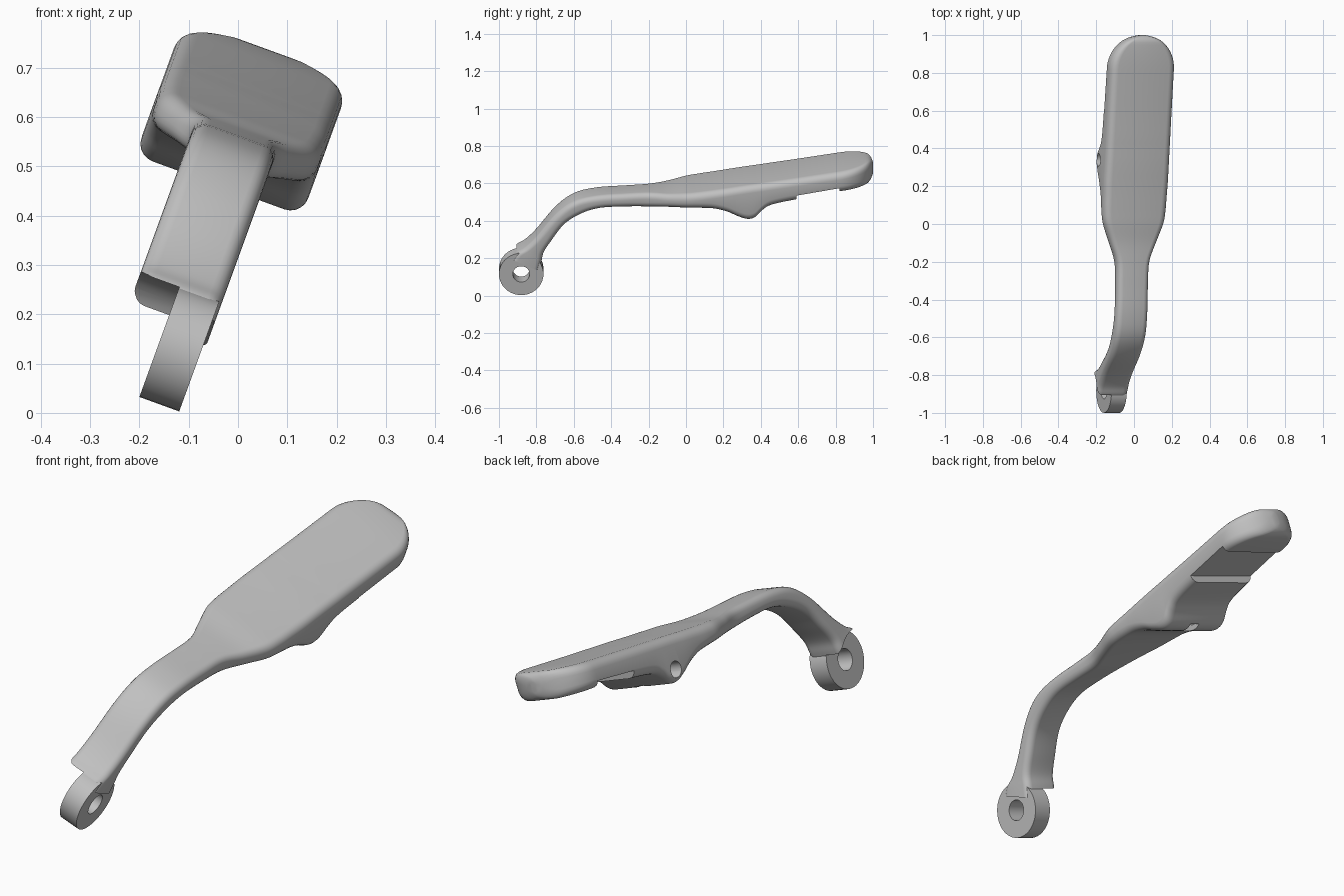
import bpy, bmesh, math
from mathutils import Matrix, Vector

cube = bpy.data.objects.get("Cube")
if cube:
    bpy.data.objects.remove(cube)

MID = -0.195                                   # centre line of the lever, sideways
TILT = Matrix.Rotation(math.radians(20), 4, 'Y')
BOSS_Y, BOSS_Z = -0.881, 0.081

grey = bpy.data.materials.new("satin grey metal")
grey.use_nodes = True
grey.diffuse_color = (0.53, 0.53, 0.53, 1)
grey.node_tree.nodes["Principled BSDF"].inputs["Base Color"].default_value = (0.53, 0.53, 0.53, 1)


def make_object(name, bm):
    bmesh.ops.recalc_face_normals(bm, faces=bm.faces)
    mesh = bpy.data.meshes.new(name)
    bm.to_mesh(mesh)
    bm.free()
    mesh.materials.append(grey)
    obj = bpy.data.objects.new(name, mesh)
    bpy.context.collection.objects.link(obj)
    return obj


def prism(name, outline, x0, x1):
    """Side outline of (y, z) points extruded across the lever."""
    bm = bmesh.new()
    face = bm.faces.new([bm.verts.new((x0, y, z)) for y, z in outline])
    new = bmesh.ops.extrude_face_region(bm, geom=[face])["geom"]
    verts = [v for v in new if isinstance(v, bmesh.types.BMVert)]
    bmesh.ops.translate(bm, verts=verts, vec=(x1 - x0, 0, 0))
    return make_object(name, bm)


def cylinder(name, y, z, r, x0, x1, sides=40):
    ring = [2 * math.pi * i / sides for i in range(sides)]
    return prism(name, [(y + r * math.cos(a), z + r * math.sin(a)) for a in ring], x0, x1)


def smooth_path(rows, steps=5):
    """Catmull-Rom resampling of the station rows."""
    rows = [Vector(r) for r in rows]
    out = []
    for i in range(len(rows) - 1):
        a, b, c, d = rows[max(i - 1, 0)], rows[i], rows[i + 1], rows[min(i + 2, len(rows) - 1)]
        for k in range(steps):
            t = k / steps
            out.append(0.5 * (2 * b + (c - a) * t + (2 * a - 5 * b + 4 * c - d) * t * t
                              + (3 * b - a - 3 * c + d) * t ** 3))
    return out + [rows[-1]]


def section(station, seg=5):
    """Rounded rectangle between a top and a bottom point."""
    ty, tz, by, bz, half, r = station
    top, bottom = Vector((0, ty, tz)), Vector((0, by, bz))
    centre, up = (top + bottom) / 2, (top - bottom).normalized()
    tall = (top - bottom).length / 2
    r = min(r, half * 0.98, tall * 0.98)
    pts = []
    for q, (sx, sz) in enumerate(((1, 1), (-1, 1), (-1, -1), (1, -1))):
        for k in range(seg + 1):
            a = math.pi / 2 * (q + k / seg)
            x = sx * (half - r) + r * math.cos(a)
            h = sz * (tall - r) + r * math.sin(a)
            pts.append(centre + up * h + Vector((MID + x, 0, 0)))
    return pts


# Arm and pad stations: top y, top z, bottom y, bottom z, half width, fillet
stations = smooth_path([
    (-.93, .165, -.785, .10, .088, .03),
    (-.905, .2, -.772, .15, .088, .03),
    (-.86, .228, -.76, .20, .088, .03),
    (-.80, .288, -.72, .265, .088, .03),
    (-.70, .413, -.65, .36, .088, .03),
    (-.60, .490, -.56, .42, .088, .03),
    (-.48, .522, -.46, .452, .088, .03),
    (-.32, .534, -.32, .46, .088, .03),
    (-.20, .541, -.20, .462, .093, .03),
    (-.10, .547, -.10, .472, .128, .032),
    (0, .562, 0, .48, .165, .035),
    (.07, .572, .07, .482, .175, .037),
    (.15, .584, .15, .479, .178, .038),
    (.22, .595, .22, .462, .18, .038),
    (.28, .605, .28, .435, .18, .038),
    (.33, .613, .33, .42, .18, .038),
    (.37, .619, .37, .431, .18, .038),
    (.41, .625, .41, .472, .18, .038),
    (.46, .633, .46, .502, .18, .038),
    (.59, .653, .59, .532, .18, .038),
    (.82, .690, .82, .578, .18, .038)])

# Rounded tip of the pad
for i in range(1, 15):
    a = math.pi / 2 * i / 14
    y, fillet = .82 + .18 * math.sin(a), .038
    inset = max(fillet - (1 - y), 0)
    drop = fillet - math.sqrt(fillet ** 2 - inset ** 2)
    stations.append((y, .69 + .16 * (y - .82) - drop, y, .578 + .1 * (y - .82) + drop,
                     max(.18 * math.cos(a), .012), fillet))

bm = bmesh.new()
rings = [[bm.verts.new(p) for p in section(s)] for s in stations]
for a, b in zip(rings, rings[1:]):
    for i in range(len(a)):
        j = (i + 1) % len(a)
        bm.faces.new((a[i], a[j], b[j], b[i]))
bm.faces.new(rings[0])
bm.faces.new(rings[-1])
lever = make_object("pedal_lever", bm)


def combine(tool, operation):
    mod = lever.modifiers.new(tool.name, 'BOOLEAN')
    mod.object, mod.operation, mod.solver = tool, operation, 'EXACT'
    bpy.ops.object.select_all(action='DESELECT')
    bpy.context.view_layer.objects.active = lever
    lever.select_set(True)
    bpy.ops.object.modifier_apply(modifier=mod.name)
    bpy.data.objects.remove(tool)


# Half-lap clearance beside the pivot boss, then the boss and its bore
combine(cylinder("lap_clearance", BOSS_Y, BOSS_Z, .121, -.4, -.199), 'DIFFERENCE')
combine(cylinder("pivot_boss", BOSS_Y, BOSS_Z, .119, -.199, -.113), 'UNION')
combine(cylinder("pivot_bore", BOSS_Y, BOSS_Z, .045, -.4, 0), 'DIFFERENCE')
# Underside recess between the bracket and the lip
combine(prism("underside_recess", [(.59, .563), (.82, .605), (.82, .4), (.59, .4)], -.5, .2), 'DIFFERENCE')
# Blind pin hole in the side and the slot that meets it from below
combine(cylinder("pin_hole", .34, .476, .034, -.5, -.12, 24), 'DIFFERENCE')
combine(prism("pin_slot", [(.2, .4), (.37, .4), (.37, .5), (.2, .5)], -.215, -.165), 'DIFFERENCE')

lever.data.transform(TILT)
lever.data.materials.clear()
lever.data.materials.append(grey)
for p in lever.data.polygons:
    p.material_index = 0
bpy.ops.object.shade_smooth_by_angle(angle=math.radians(30))
